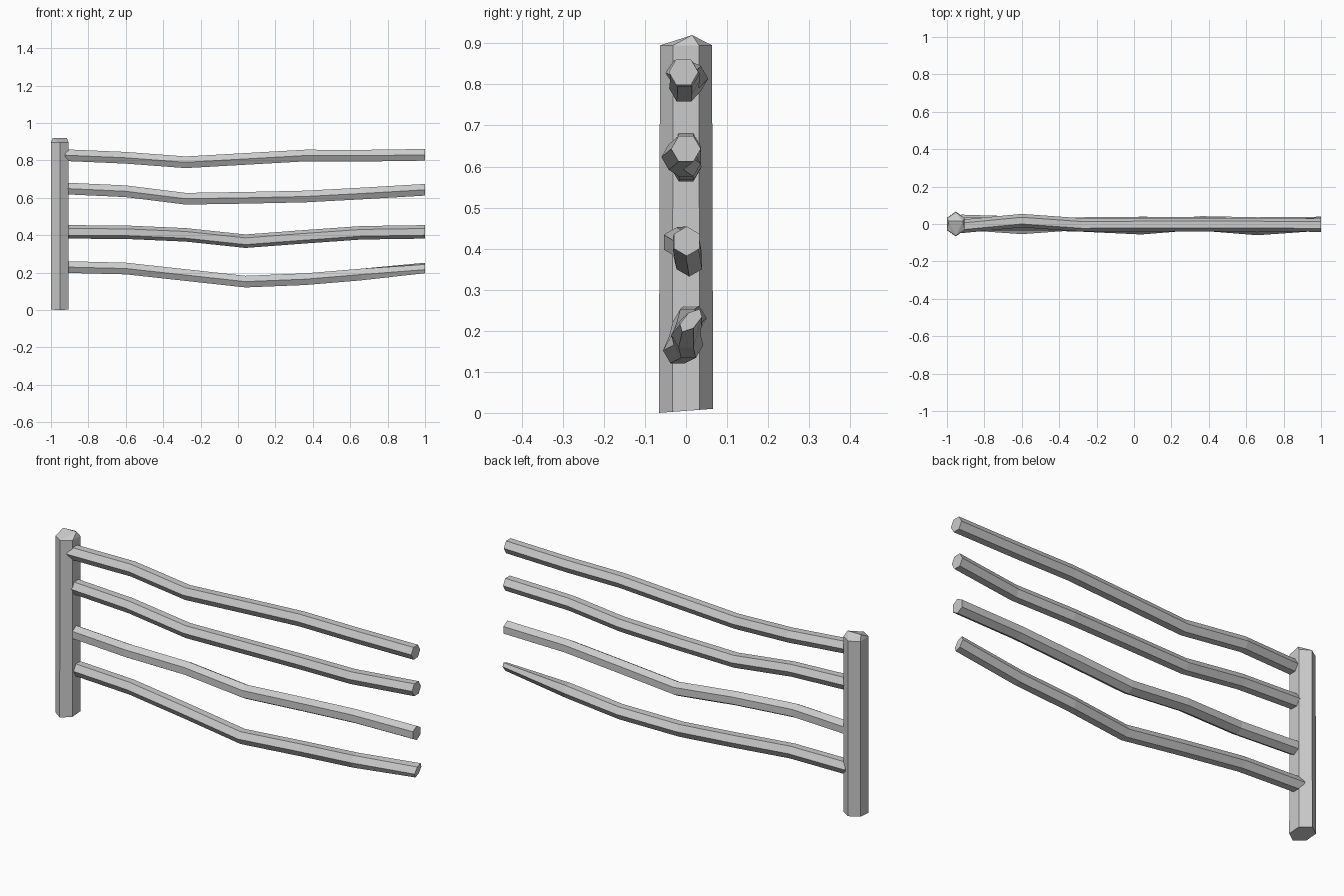
import bpy
import bmesh
from math import cos, sin, pi, radians
from mathutils import Vector

old = bpy.data.objects.get("Cube")
if old:
    bpy.data.objects.remove(old, do_unlink=True)

grey = bpy.data.materials.new("plain grey")
grey.use_nodes = True
colour = (0.6, 0.6, 0.6, 1)
grey.diffuse_color = colour
grey.node_tree.nodes["Principled BSDF"].inputs["Base Color"].default_value = colour


def finish(bm, name):
    bmesh.ops.recalc_face_normals(bm, faces=bm.faces)
    mesh = bpy.data.meshes.new(name)
    bm.to_mesh(mesh)
    bm.free()
    mesh.materials.append(grey)
    bpy.context.collection.objects.link(bpy.data.objects.new(name, mesh))


def bridge(bm, a, b):
    for i in range(len(a)):
        j = (i + 1) % len(a)
        bm.faces.new((a[i], a[j], b[j], b[i]))


# Hexagonal post with a slanted foot and a ridged top
bm = bmesh.new()
plan = [(-0.953 + 0.055 * cos(k * pi / 3 + pi / 6), 0.066 * sin(k * pi / 3 + pi / 6))
        for k in range(6)]
foot = [bm.verts.new((x, y, 0.005 + 0.075 * y)) for x, y in plan]
head = [bm.verts.new((x, y * 0.96, 0.895)) for x, y in plan]
bridge(bm, foot, head)
bm.faces.new(foot)
right, left = [bm.verts.new((x, 0.015, 0.92)) for x in (-0.99, -0.915)]
for face in ((head[0], head[1], left), (head[1], right, left), (head[1], head[2], right),
             (head[2], head[3], right), (head[3], head[4], right),
             (head[4], left, right), (head[4], head[5], left), (head[5], head[0], left)):
    bm.faces.new(face)
finish(bm, "post")

# Crooked hexagonal rails: centre heights and sideways drift at each station
STATIONS = (-0.925, -0.6, -0.28, 0.04, 0.36, 0.66, 1.0)


def rail(name, heights, drift, turn=0, flat_end=1.0):
    bm = bmesh.new()
    rings = []
    diagonal = Vector((0, 1, -1)).normalized()
    for x, z, y in zip(STATIONS, heights, drift):
        ring = []
        for k in range(6):
            a = k * pi / 3 + radians(turn)
            p = Vector((0, 0.036 * cos(a), 0.036 * sin(a)))
            if x == STATIONS[-1]:
                p -= diagonal * p.dot(diagonal) * (1 - flat_end)
            ring.append(bm.verts.new(p + Vector((x, y, z))))
        rings.append(ring)
    for a, b in zip(rings, rings[1:]):
        bridge(bm, a, b)
    bm.faces.new(rings[0])
    bm.faces.new(rings[-1])
    finish(bm, name)


rail("top_rail", (0.828, 0.814, 0.79, 0.808, 0.826, 0.825, 0.83),
     (-0.013, 0.018, -0.005, -0.003, -0.003, -0.003, -0.006))
rail("upper_middle_rail", (0.65, 0.635, 0.595, 0.6, 0.607, 0.623, 0.643),
     (0, 0, 0, 0.002, 0, -0.024, 0))
rail("lower_middle_rail", (0.418, 0.416, 0.402, 0.368, 0.392, 0.413, 0.418),
     (0, -0.023, 0, 0.008, 0.004, 0, 0.002), turn=30)
rail("bottom_rail", (0.23, 0.222, 0.187, 0.152, 0.165, 0.19, 0.225),
     (0.014, 0.004, -0.005, -0.02, 0.006, 0, 0.012), flat_end=0.5)
